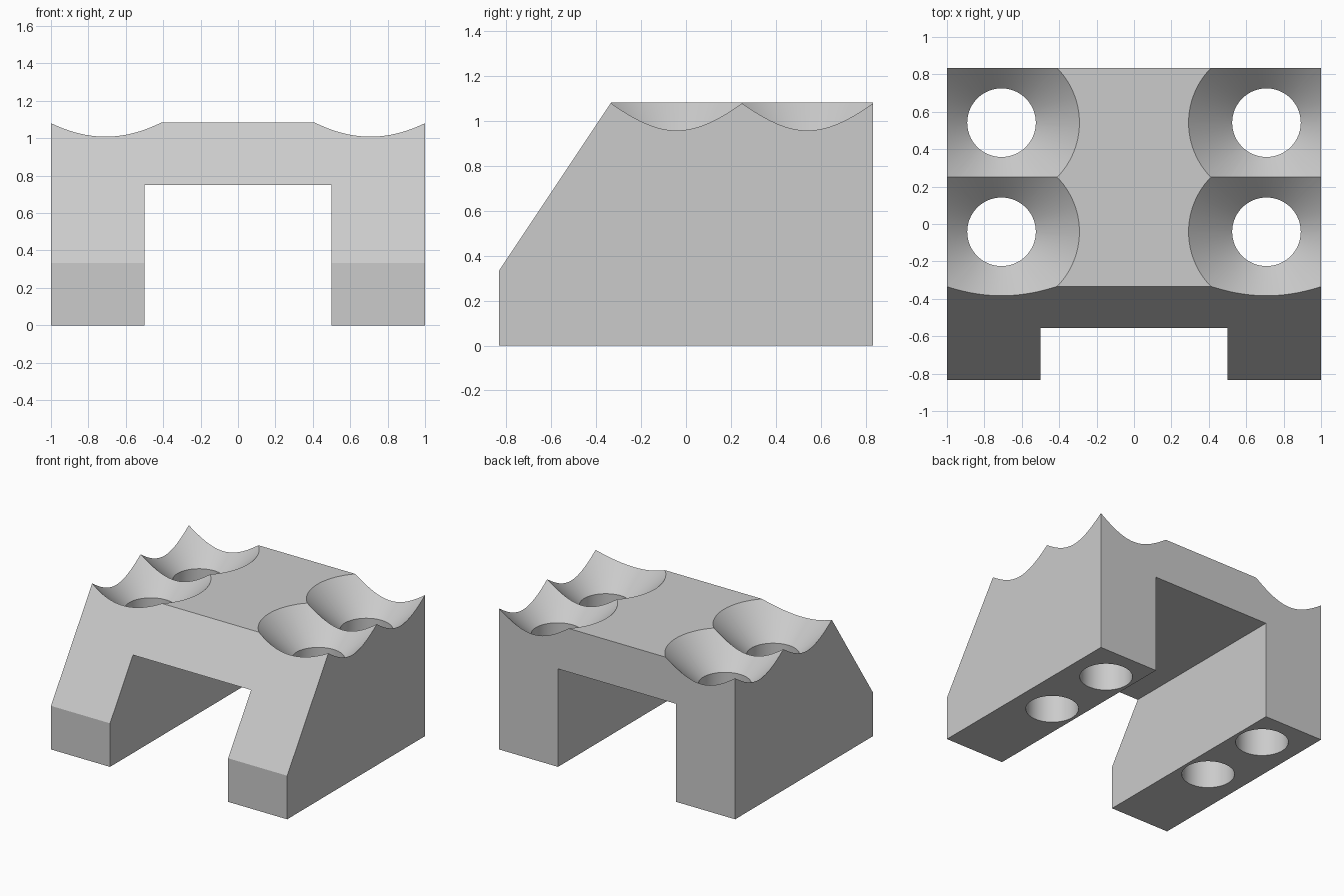
import bpy
import bmesh
import math
from mathutils import Matrix

U = 1 / 12          # design unit

old = bpy.data.objects.get("Cube")
if old:
    bpy.data.objects.remove(old, do_unlink=True)

grey = bpy.data.materials.new("light_grey")
grey.use_nodes = True
colour = (0.6, 0.6, 0.6, 1)
grey.diffuse_color = colour
grey.node_tree.nodes["Principled BSDF"].inputs["Base Color"].default_value = colour


def make_object(name, bm):
    bmesh.ops.recalc_face_normals(bm, faces=bm.faces)
    bmesh.ops.scale(bm, vec=(U, U, U), verts=bm.verts)
    mesh = bpy.data.meshes.new(name)
    bm.to_mesh(mesh)
    bm.free()
    mesh.materials.append(grey)
    obj = bpy.data.objects.new(name, mesh)
    bpy.context.collection.objects.link(obj)
    return obj


def side_prism(name, profile, half_width):
    """Extrude a (y, z) profile along x."""
    bm = bmesh.new()
    face = bm.faces.new([bm.verts.new((-half_width, y, z)) for y, z in profile])
    ext = bmesh.ops.extrude_face_region(bm, geom=[face])["geom"]
    verts = [v for v in ext if isinstance(v, bmesh.types.BMVert)]
    bmesh.ops.translate(bm, vec=(2 * half_width, 0, 0), verts=verts)
    return make_object(name, bm)


def funnel(name, x, y, segments=96):
    """Through hole with a 45 degree countersink."""
    bm = bmesh.new()
    rings = []
    for r, z in [(2.2, -1), (2.2, 10.2), (6, 14)]:
        ring = bmesh.ops.create_circle(bm, segments=segments, radius=r,
                                       matrix=Matrix.Translation((x, y, z)))
        rings.append(ring["verts"])
    for low, high in zip(rings, rings[1:]):
        for i in range(segments):
            j = (i + 1) % segments
            bm.faces.new((low[i], low[j], high[j], high[i]))
    bm.faces.new(rings[0])
    bm.faces.new(rings[-1])
    return make_object(name, bm)


# Block with sloping front
block = side_prism("bridge_block",
                   [(-10, 0), (10, 0), (10, 13), (-4, 13), (-10, 4)], 12)

# Channel underneath, then the four countersunk holes
cutters = [side_prism("channel_cutter",
                      [(-12, -1), (12, -1), (12, 9), (-12, 9)], 6)]
for x in (-8.5, 8.5):
    for y in (-0.5, 6.5):
        cutters.append(funnel("hole_cutter", x, y))

for cutter in cutters:
    cutter.hide_render = True
    mod = block.modifiers.new(cutter.name, "BOOLEAN")
    mod.operation = "DIFFERENCE"
    mod.solver = "EXACT"
    mod.object = cutter

# Bake the cuts and drop the cutters
bpy.context.view_layer.update()
graph = bpy.context.evaluated_depsgraph_get()
baked = bpy.data.meshes.new_from_object(block.evaluated_get(graph))
block.modifiers.clear()
block.data = baked
for cutter in cutters:
    bpy.data.objects.remove(cutter, do_unlink=True)

# Smooth hole walls, crisp edges
bpy.ops.object.select_all(action="DESELECT")
block.select_set(True)
bpy.context.view_layer.objects.active = block
bpy.ops.object.shade_smooth_by_angle(angle=math.radians(20))
